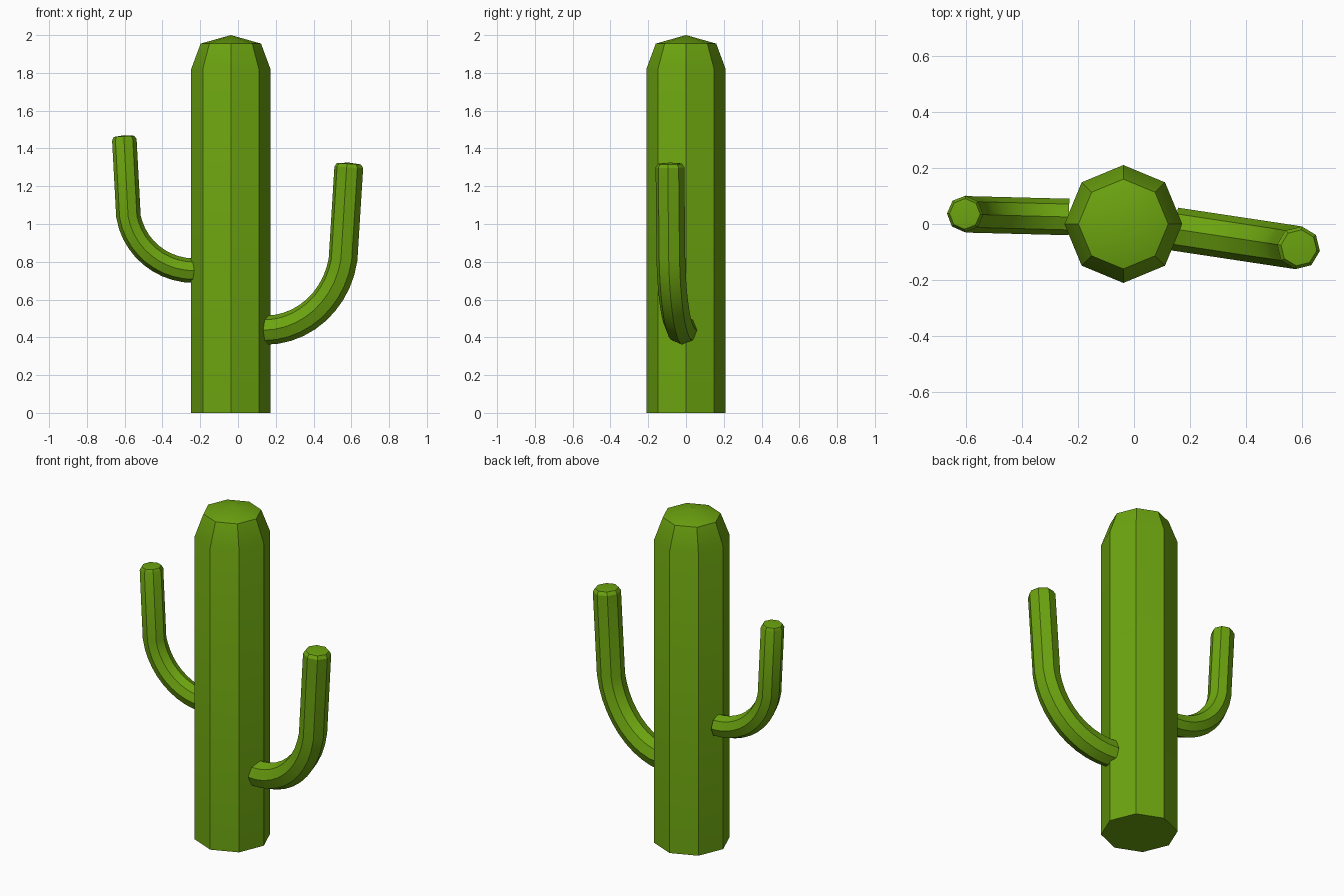
import bpy, bmesh
from math import sin, cos, pi, radians
from mathutils import Vector

if "Cube" in bpy.data.objects:
    bpy.data.objects.remove(bpy.data.objects["Cube"], do_unlink=True)

SIDES = 8

green = bpy.data.materials.new("cactus green")
green.use_nodes = True
color = (0.15, 0.37, 0.005, 1)
green.diffuse_color = color
bsdf = next(n for n in green.node_tree.nodes if n.type == "BSDF_PRINCIPLED")
bsdf.inputs["Base Color"].default_value = color
bsdf.inputs["Roughness"].default_value = 0.8


def sweep(name, stations, side, tip):
    """Skin octagonal rings given as (centre, tangent, radius), ending in a low point."""
    bm = bmesh.new()
    rings = []
    for centre, tangent, radius in stations:
        out = side.cross(tangent).normalized()
        rings.append([bm.verts.new(centre + radius * (out * cos(a) + side * sin(a)))
                      for a in (2 * pi * i / SIDES for i in range(SIDES))])
    for low, high in zip(rings, rings[1:]):
        for i in range(SIDES):
            j = (i + 1) % SIDES
            bm.faces.new((low[i], low[j], high[j], high[i]))
    bm.faces.new(rings[0][::-1])
    point = bm.verts.new(tip)
    for i in range(SIDES):
        bm.faces.new((rings[-1][i], rings[-1][(i + 1) % SIDES], point))
    bmesh.ops.recalc_face_normals(bm, faces=bm.faces)
    mesh = bpy.data.meshes.new(name)
    bm.to_mesh(mesh)
    bm.free()
    mesh.materials.append(green)
    obj = bpy.data.objects.new(name, mesh)
    bpy.context.collection.objects.link(obj)
    bpy.ops.object.select_all(action="DESELECT")
    obj.select_set(True)
    bpy.context.view_layer.objects.active = obj
    bpy.ops.object.shade_smooth_by_angle(angle=radians(30))


def arm(name, start, bend, top, radius, steps=10, sweep_angle=radians(80)):
    """Curved elbow from start to bend, then a straight leaning limb to top."""
    start, bend, top = Vector(start), Vector(bend), Vector(top)
    flat = Vector((bend.x - start.x, bend.y - start.y, 0))
    rise = bend.z - start.z
    up = (top - bend).normalized()
    side = Vector((0, 0, 1)).cross(flat).normalized()
    stations = []
    for k in range(steps + 1):
        t = sweep_angle * k / steps
        centre = start + flat * (sin(t) / sin(sweep_angle))
        centre.z += rise * (1 - cos(t)) / (1 - cos(sweep_angle))
        tangent = flat * cos(t) / sin(sweep_angle)
        tangent.z = rise * sin(t) / (1 - cos(sweep_angle))
        stations.append((centre, up if k == steps else tangent.normalized(), radius))
    # bevelled end
    stations.append((top - up * 0.025, up, radius))
    stations.append((top - up * 0.006, up, radius * 0.84))
    sweep(name, stations, side, top)


# trunk with tapered shoulder and shallow point
UP = Vector((0, 0, 1))
profile = [(0, 0.21), (1.82, 0.21), (1.955, 0.16)]
sweep("trunk", [(Vector((-0.038, 0, z)), UP, r) for z, r in profile],
      Vector((0, 1, 0)), Vector((-0.038, 0, 2)))

# arms
arm("left_arm", (0.145, -0.018, 0.438), (0.556, -0.08, 0.81), (0.588, -0.085, 1.325), 0.077)
arm("right_arm", (-0.232, 0.025, 0.753), (-0.58, 0.034, 1.04), (-0.603, 0.036, 1.47), 0.065)
